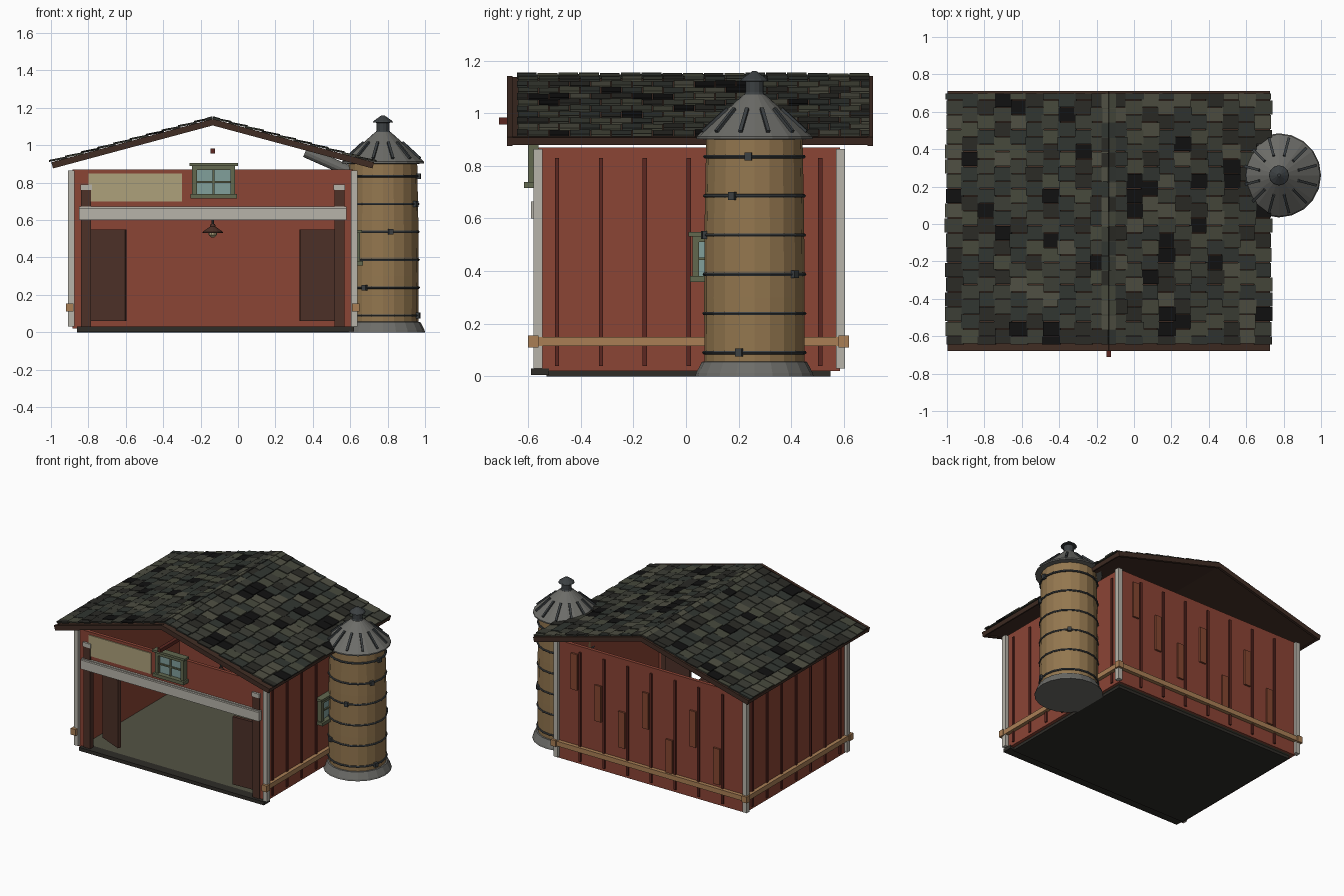
import bpy, bmesh, random
from math import pi, atan, cos, sin, hypot, atan2
from mathutils import Matrix, Vector

if "Cube" in bpy.data.objects:
    bpy.data.objects.remove(bpy.data.objects["Cube"])

random.seed(4)
CX = -0.135          # barn centre line
T = Matrix.Translation
R = Matrix.Rotation


def mat(name, r, g, b):
    m = bpy.data.materials.new(name)
    m.diffuse_color = [(c / 255) ** 2.2 for c in (r, g, b)] + [1]
    m.use_nodes = True
    m.node_tree.nodes["Principled BSDF"].inputs["Base Color"].default_value = m.diffuse_color
    return m


RED = mat("red_boards", 138, 70, 56)
DRED = mat("dark_red", 92, 44, 38)
PATCH = mat("patch_red", 132, 72, 52)
WHITE = mat("trim", 182, 178, 168)
BROWN = mat("dark_wood", 78, 52, 44)
ROOFW = mat("roof_wood", 66, 48, 40)
TAN = mat("rail_wood", 168, 126, 86)
CREAM = mat("cream_panel", 172, 160, 122)
OLIVE = mat("window_frame", 98, 104, 80)
GLASS = mat("glass", 128, 158, 154)
FLOOR = mat("floor", 84, 84, 70)
SLAB = mat("slab", 50, 48, 44)
SILO = mat("silo_boards", 146, 118, 80)
STEEL = mat("steel", 108, 108, 104)
IRON = mat("iron", 62, 66, 68)
SHADES = [mat("shingle_%d" % i, *c) for i, c in enumerate(
    [(62, 64, 56), (72, 74, 62), (52, 56, 52), (46, 46, 42), (80, 80, 68), (24, 24, 24)])]


def finish(name, bm, mats):
    me = bpy.data.meshes.new(name)
    bm.to_mesh(me)
    bm.free()
    for m in mats:
        me.materials.append(m)
    ob = bpy.data.objects.new(name, me)
    bpy.context.collection.objects.link(ob)
    return ob


def add_box(bm, x0, x1, y0, y1, z0, z1, M=Matrix(), idx=0):
    m = M @ T(((x0 + x1) / 2, (y0 + y1) / 2, (z0 + z1) / 2)) @ Matrix.Diagonal((x1 - x0, y1 - y0, z1 - z0, 1))
    for v in bmesh.ops.create_cube(bm, size=1, matrix=m)["verts"]:
        for f in v.link_faces:
            f.material_index = idx


def boxes(name, m, *dims, M=Matrix()):
    bm = bmesh.new()
    for d in dims:
        add_box(bm, *d, M=M)
    return finish(name, bm, [m])


def lathe(name, m, profile, n=20, M=Matrix()):
    """Closed surface of revolution from (radius, z) points."""
    bm = bmesh.new()
    rings = [[bm.verts.new(M @ Vector((r * cos(2 * pi * i / n), r * sin(2 * pi * i / n), z))) for i in range(n)]
             for r, z in profile]
    for a, b in zip(rings, rings[1:]):
        for i in range(n):
            j = (i + 1) % n
            bm.faces.new((a[i], a[j], b[j], b[i]))
    bm.faces.new(rings[0][::-1])
    bm.faces.new(rings[-1])
    return finish(name, bm, [m])


# Slab, floor and sill
boxes("slab", SLAB, (-0.86, 0.59, -0.53, 0.55, 0, 0.02), (-0.86, 0.62, -0.59, -0.52, 0.005, 0.03))
boxes("floor", FLOOR, (-0.87, 0.6, -0.55, 0.57, 0.02, 0.028))

# Walls, open at the gables
boxes("side_walls", RED, (-0.885, -0.86, -0.555, 0.585, 0.02, 0.87), (0.59, 0.615, -0.555, 0.585, 0.02, 0.87))
boxes("back_wall", RED, (-0.885, 0.615, 0.56, 0.585, 0.02, 0.87))
boxes("front_wall", RED, (-0.885, 0.615, -0.56, -0.535, 0.64, 0.87),
      (-0.885, -0.82, -0.56, -0.535, 0.02, 0.66), (0.55, 0.615, -0.56, -0.535, 0.02, 0.66))

# Battens and patch boards
ys = [-0.49 + 0.1667 * i for i in range(7)]
xs = [CX + 0.19 * (i - 3) for i in range(7)]
boxes("side_battens", DRED, *[(x, x + 0.016, y - 0.008, y + 0.008, 0.04, 0.83) for y in ys for x in (-0.895, 0.608)])
boxes("back_battens", DRED, *[(x - 0.008, x + 0.008, 0.58, 0.596, 0.04, 0.83) for x in xs])
heights = [0.3, 0.52, 0.26, 0.55, 0.36, 0.5, 0.68]
boxes("patch_boards", PATCH, *[(x + 0.02, x + 0.07, 0.58, 0.598, h - 0.13, h + 0.13) for x, h in zip(xs, heights)])

# Corner trim and low rail
boxes("corner_trim", WHITE, *[(x, x + 0.034, y, y + 0.034, 0.03, 0.865) for x in (-0.909, 0.605) for y in (-0.58, 0.57)])
boxes("rail", TAN, (-0.912, -0.885, -0.59, 0.615, 0.115, 0.15), (0.615, 0.642, -0.59, 0.615, 0.115, 0.15),
      (-0.91, 0.64, 0.585, 0.612, 0.115, 0.15))
boxes("rail_blocks", TAN, *[(x - 0.02, x + 0.02, y - 0.02, y + 0.02, 0.11, 0.155)
                            for x in (-0.9, 0.63) for y in (-0.58, 0.6)])

# Doorway: header, posts, brackets, panel and doors
boxes("header", WHITE, (-0.85, 0.58, -0.59, -0.53, 0.6, 0.665), (-0.85, 0.58, -0.575, -0.55, 0.66, 0.672))
boxes("door_posts", BROWN, (-0.84, -0.785, -0.57, -0.53, 0.03, 0.76), (0.515, 0.57, -0.57, -0.53, 0.03, 0.76))
boxes("post_brackets", WHITE, (-0.842, -0.78, -0.575, -0.55, 0.76, 0.79), (0.51, 0.572, -0.575, -0.55, 0.76, 0.79))
boxes("cream_panel", CREAM, (-0.8, -0.3, -0.567, -0.55, 0.7, 0.85))
for name, a, b in (("left_door", (-0.78, -0.42), (-0.6, -0.5)), ("right_door", (0.52, -0.515), (0.33, -0.525))):
    d = (b[0] - a[0], b[1] - a[1])
    boxes(name, BROWN, (0, hypot(*d), -0.012, 0.012, 0.06, 0.55), M=T((*a, 0)) @ R(atan2(d[1], d[0]), 4, 'Z'))


# Windows (local: faces -y, centred on x, base z = 0)
def window(name, M):
    boxes(name + "_frame", OLIVE, (-0.115, -0.09, -0.04, 0, 0, 0.155), (0.09, 0.115, -0.04, 0, 0, 0.155),
          (-0.115, 0.115, -0.04, 0, 0.14, 0.165), (-0.125, 0.125, -0.055, 0, -0.012, 0.012), M=M)
    boxes(name + "_muntins", OLIVE, (-0.005, 0.005, -0.03, 0, 0, 0.15), (-0.09, 0.09, -0.03, 0, 0.072, 0.082), M=M)
    boxes(name + "_glass", GLASS, (-0.1, 0.1, -0.02, 0, 0, 0.15), M=M)
    boxes(name + "_lintel", OLIVE, (-0.13, 0.13, -0.05, 0, 0.162, 0.178), M=M)


window("front_window", T((-0.13, -0.56, 0.727)))
window("side_window", T((0.613, 0.14, 0.37)) @ R(pi / 2, 4, 'Z'))

# Hoist beam, tie beam and hanging lamp
boxes("hoist_beam", DRED, (CX - 0.013, CX + 0.013, -0.71, -0.4, 0.957, 0.983))
boxes("tie_beam", BROWN, (-0.87, 0.6, -0.015, 0.015, 0.83, 0.86))
lathe("lamp_rod", IRON, [(0.006, 0.56), (0.006, 0.84)], 8, T((CX, 0, 0)))
lathe("lamp_shade", BROWN, [(0.055, 0.53), (0.055, 0.536), (0.015, 0.565), (0.012, 0.58)], 12, T((CX, 0, 0)))
lathe("lamp_bulb", CREAM, [(0.008, 0.508), (0.022, 0.52), (0.022, 0.532)], 10, T((CX, 0, 0)))

# Roof slopes, fascia and overlapping shingles
W, RIDGE, EAVE = 0.862, 1.137, 0.905
ang, L = atan((RIDGE - EAVE) / W), hypot(W, RIDGE - EAVE)
deck, fascia, tiles = bmesh.new(), bmesh.new(), bmesh.new()
ROWS, SP = 10, 0.079
for side in (0, pi):
    M = T((CX, 0, RIDGE)) @ R(side, 4, 'Z') @ R(ang, 4, 'Y')
    s = 1 if side == 0 else -1
    Y = lambda a, b: (a, b) if s == 1 else (-b, -a)
    add_box(deck, 0, L, *Y(-0.67, 0.70), -0.022, 0, M)
    for a, b in ((-0.68, -0.66), (0.69, 0.71)):
        add_box(fascia, 0, L, *Y(a, b), -0.03, 0.004, M)
    add_box(fascia, L - 0.015, L, *Y(-0.67, 0.7), -0.026, 0.002, M)
    step = L / ROWS
    for r in range(ROWS):
        y = -0.64 - (SP / 2 if r % 2 else 0)
        while y < 0.69:
            a, b = max(y, -0.645) + 0.002, min(y + SP, 0.7) - 0.002
            y += SP
            if b - a < 0.015:
                continue
            tilt = T((r * step, 0, 0.002)) @ R(-0.07, 4, 'Y')
            end = step + random.uniform(0, 0.012)
            k = random.choices(range(6), (5, 3, 5, 4, 2, 2))[0]
            add_box(tiles, 0, end, *Y(a, b), 0, random.uniform(0.006, 0.011), M @ tilt, k)
    # ridge caps
    for i in range(17):
        y = -0.645 + i * SP
        add_box(tiles, -0.002, 0.035, *Y(y + 0.002, min(y + SP - 0.002, 0.7)), 0.005,
                random.uniform(0.013, 0.018), M, random.randrange(5))
finish("roof_deck", deck, [ROOFW])
finish("roof_fascia", fascia, [ROOFW])
finish("shingles", tiles, SHADES)

# Silo: base, body, hoops with clasps, cone roof and cap
S = T((0.775, 0.26, 0))
lathe("silo_base", STEEL, [(0.225, 0), (0.222, 0.012), (0.2, 0.055), (0.18, 0.058)], 20, S)
lathe("silo_body", SILO, [(0.19, 0.05), (0.191, 0.3), (0.189, 0.6), (0.183, 0.91)], 20, S)
clasps = bmesh.new()
for i, a in enumerate((-0.3, -2.1, 0.9, -1.35, -0.45, -0.12)):
    z = 0.09 + 0.149 * i
    r = 0.191 - 0.004 * i / 5
    lathe("silo_hoop_%d" % (i + 1), IRON,
          [(r - 0.01, z - 0.007), (r + 0.004, z - 0.006), (r + 0.008, z), (r + 0.004, z + 0.006), (r - 0.01, z + 0.007)], 20, S)
    add_box(clasps, r - 0.01, r + 0.016, -0.013, 0.013, z - 0.015, z + 0.015, S @ R(a, 4, 'Z'))
finish("hoop_clasps", clasps, [IRON])
lathe("silo_roof", STEEL, [(0.18, 0.9), (0.22, 0.903), (0.22, 0.912), (0.04, 1.072)], 20, S)
ribs = bmesh.new()
for i in range(12):
    M = S @ R(2 * pi * (i + 0.5) / 12, 4, 'Z') @ T((0.15, 0, 0.974)) @ R(atan(0.16 / 0.18), 4, 'Y')
    add_box(ribs, -0.06, 0.07, -0.007, 0.007, -0.006, 0.01, M)
finish("roof_ribs", ribs, [IRON])
lathe("silo_cap", IRON, [(0.042, 1.065), (0.034, 1.08), (0.034, 1.12), (0.054, 1.122), (0.05, 1.13), (0.008, 1.16)], 12, S)

# Feed chute from silo into the loft
a, b = Vector((0.62, 0.26, 0.85)), Vector((0.36, 0.26, 0.965))
lathe("feed_chute", STEEL, [(0.03, 0), (0.03, (b - a).length)], 12,
      T(a) @ (b - a).to_track_quat('Z', 'Y').to_matrix().to_4x4())
